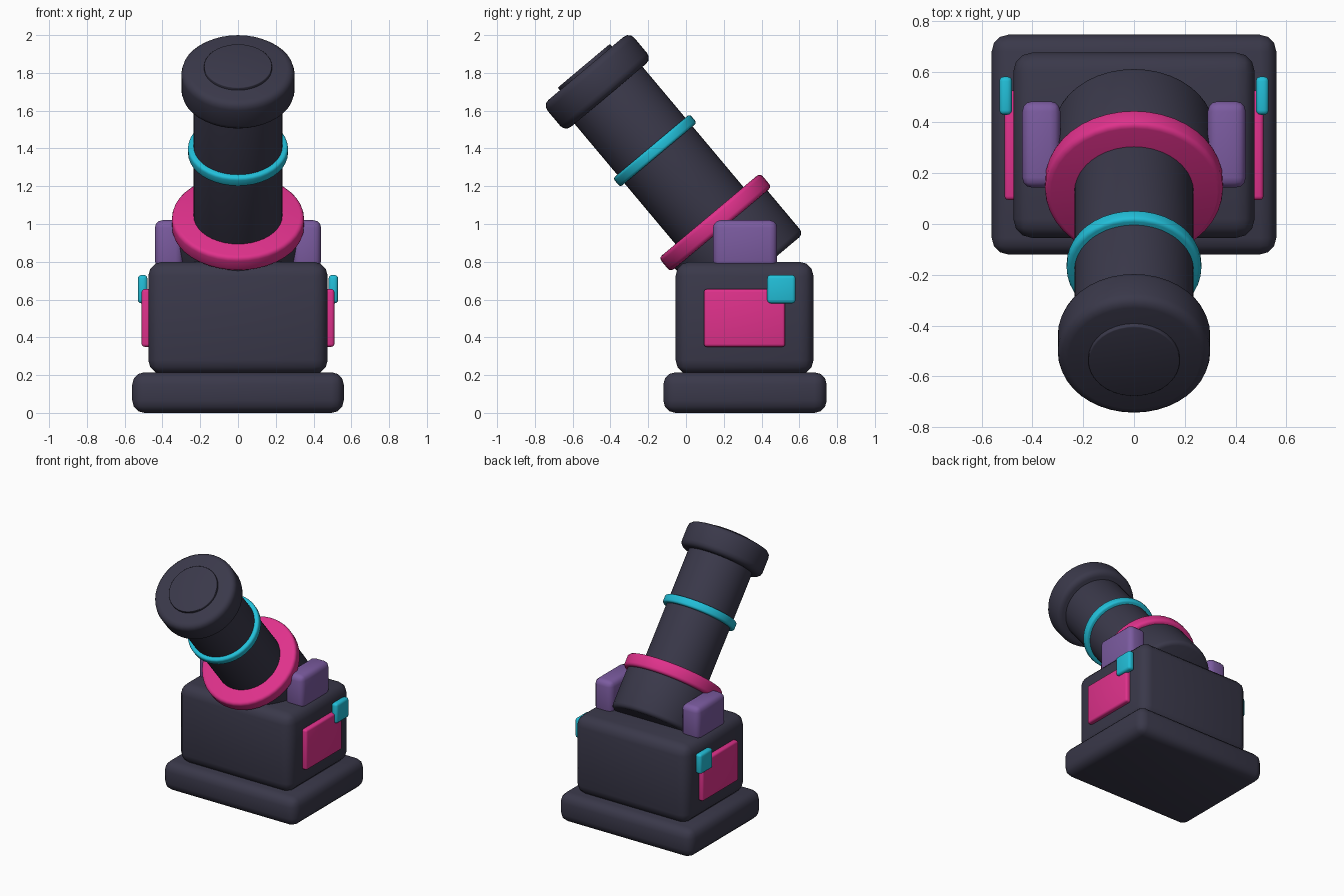
import bpy
import math
from mathutils import Vector

if "Cube" in bpy.data.objects:
    bpy.data.objects.remove(bpy.data.objects["Cube"])


def material(name, rgb):
    mat = bpy.data.materials.new(name)
    mat.use_nodes = True
    mat.diffuse_color = (*rgb, 1)
    mat.node_tree.nodes["Principled BSDF"].inputs["Base Color"].default_value = (*rgb, 1)
    return mat


DARK = material("dark slate", (0.042, 0.040, 0.068))
PINK = material("hot pink", (0.74, 0.031, 0.26))
CYAN = material("cyan", (0.016, 0.52, 0.69))
PURPLE = material("purple", (0.198, 0.105, 0.35))

TILT = math.radians(40)
AXIS = Vector((0, -math.sin(TILT), math.cos(TILT)))
COLLAR = Vector((0, 0.155, 1.008))


def finish(name, mat, bevel):
    """Name and colour the active object, round its edges and smooth it."""
    obj = bpy.context.object
    obj.name = name
    obj.data.materials.append(mat)
    mod = obj.modifiers.new("rounded edges", "BEVEL")
    mod.width = bevel
    mod.segments = 3
    mod.limit_method = "ANGLE"
    mod.angle_limit = math.radians(40)
    bpy.ops.object.modifier_apply(modifier=mod.name)
    bpy.ops.object.shade_smooth_by_angle(angle=math.radians(35))


def box(name, mat, low, high, bevel):
    low, high = Vector(low), Vector(high)
    bpy.ops.mesh.primitive_cube_add(size=1, location=(low + high) / 2)
    bpy.context.object.scale = high - low
    bpy.ops.object.transform_apply(location=False, rotation=False, scale=True)
    finish(name, mat, bevel)


def barrel_part(name, mat, radius, start, end, bevel):
    """Cylinder on the tilted barrel axis, measured from the collar."""
    bpy.ops.mesh.primitive_cylinder_add(
        vertices=40, radius=radius, depth=end - start,
        location=COLLAR + AXIS * (start + end) / 2, rotation=(TILT, 0, 0))
    finish(name, mat, bevel)


# Pedestal
box("base_plate", DARK, (-0.56, -0.12, 0), (0.56, 0.745, 0.215), 0.065)
box("body", DARK, (-0.475, -0.055, 0.205), (0.475, 0.675, 0.80), 0.075)

# Barrel
barrel_part("breech", DARK, 0.32, -0.346, 0.0, 0.03)
barrel_part("collar_ring", PINK, 0.35, -0.048, 0.048, 0.022)
barrel_part("barrel", DARK, 0.235, -0.10, 0.95, 0.01)
barrel_part("middle_ring", CYAN, 0.265, 0.467, 0.527, 0.015)
barrel_part("muzzle", DARK, 0.30, 0.879, 1.065, 0.04)
barrel_part("muzzle_cap", DARK, 0.18, 1.03, 1.083, 0.005)

# Side fittings, one set on each side
for side, s in (("left", 1), ("right", -1)):
    def side_box(name, mat, x, y, z, bevel):
        xs = sorted((s * x[0], s * x[1]))
        box(side + "_" + name, mat, (xs[0], y[0], z[0]), (xs[1], y[1], z[1]), bevel)

    side_box("bracket", PURPLE, (0.29, 0.44), (0.143, 0.483), (0.765, 1.02), 0.04)
    side_box("panel", PINK, (0.45, 0.51), (0.095, 0.525), (0.35, 0.655), 0.015)
    side_box("side_light", CYAN, (0.48, 0.53), (0.43, 0.58), (0.58, 0.73), 0.018)
